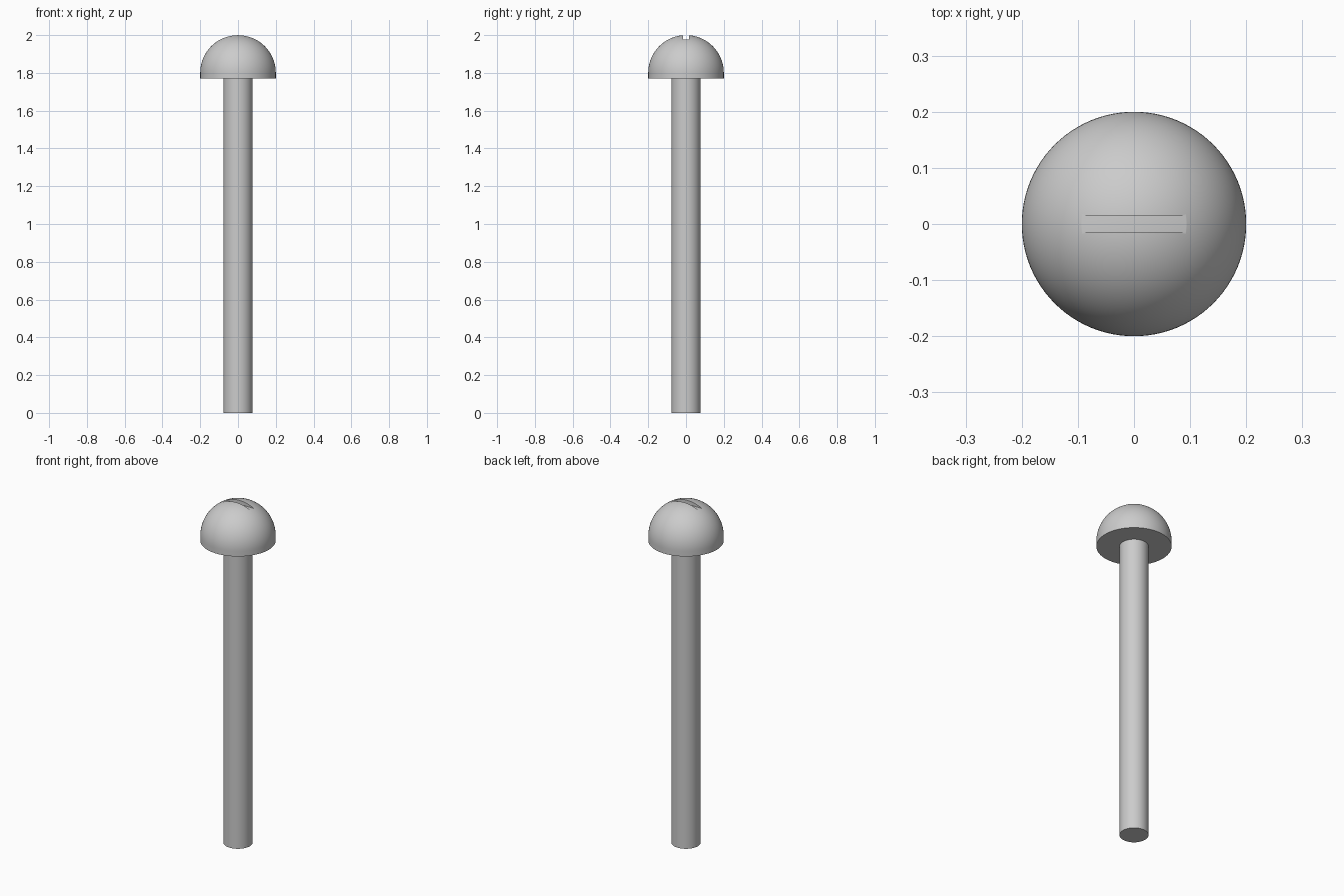
import bpy
import math

cube = bpy.data.objects.get("Cube")
if cube:
    bpy.data.objects.remove(cube, do_unlink=True)

# Plain grey metal
metal = bpy.data.materials.new("grey_metal")
metal.use_nodes = True
colour = (0.6, 0.6, 0.6, 1)
metal.diffuse_color = colour
metal.node_tree.nodes["Principled BSDF"].inputs["Base Color"].default_value = colour

SEGMENTS = 96
HEAD_R, SHAFT_R = 0.2, 0.077
HEAD_BASE, DOME_BASE = 1.77, 1.8


def revolve(name, profile):
    """Spin an (r, z) profile, running axis to axis, around z."""
    verts, rings, faces = [], [], []
    for r, z in profile:
        count = SEGMENTS if r > 0 else 1
        rings.append([len(verts) + i for i in range(count)])
        for i in range(count):
            a = math.tau * i / SEGMENTS
            verts.append((r * math.cos(a), r * math.sin(a), z))
    for low, high in zip(rings, rings[1:]):
        for i in range(SEGMENTS):
            j = (i + 1) % SEGMENTS
            if len(low) == 1:
                faces.append((low[0], high[j], high[i]))
            elif len(high) == 1:
                faces.append((low[i], low[j], high[0]))
            else:
                faces.append((low[i], low[j], high[j], high[i]))
    mesh = bpy.data.meshes.new(name)
    mesh.from_pydata(verts, [], faces)
    mesh.materials.append(metal)
    obj = bpy.data.objects.new(name, mesh)
    bpy.context.collection.objects.link(obj)
    return obj


def activate(obj):
    bpy.ops.object.select_all(action="DESELECT")
    obj.select_set(True)
    bpy.context.view_layer.objects.active = obj


# Shaft
shaft = revolve("shaft", [(0, 0), (SHAFT_R, 0), (SHAFT_R, HEAD_BASE + 0.01), (0, HEAD_BASE + 0.01)])

# Domed head with a short straight skirt
steps = 32
angles = [math.pi / 2 * i / steps for i in range(steps)]
dome = [(HEAD_R * math.cos(a), DOME_BASE + HEAD_R * math.sin(a)) for a in angles]
head = revolve("domed_head", [(0, HEAD_BASE), (HEAD_R, HEAD_BASE)] + dome + [(0, DOME_BASE + HEAD_R)])

# Screwdriver slot cut straight across the crown
bpy.ops.mesh.primitive_cube_add(size=1, location=(0, 0, 2.027))
cutter = bpy.context.object
cutter.name = "slot_cutter"
cutter.scale = (0.6, 0.031, 0.1)
cutter.data.materials.append(metal)
cut = head.modifiers.new("slot", "BOOLEAN")
cut.operation = "DIFFERENCE"
cut.solver = "EXACT"
cut.object = cutter
activate(head)
bpy.ops.object.modifier_apply(modifier=cut.name)
bpy.data.objects.remove(cutter, do_unlink=True)

# Smooth round surfaces, sharp rims
for part in (shaft, head):
    activate(part)
    bpy.ops.object.shade_smooth_by_angle(angle=math.radians(30))
